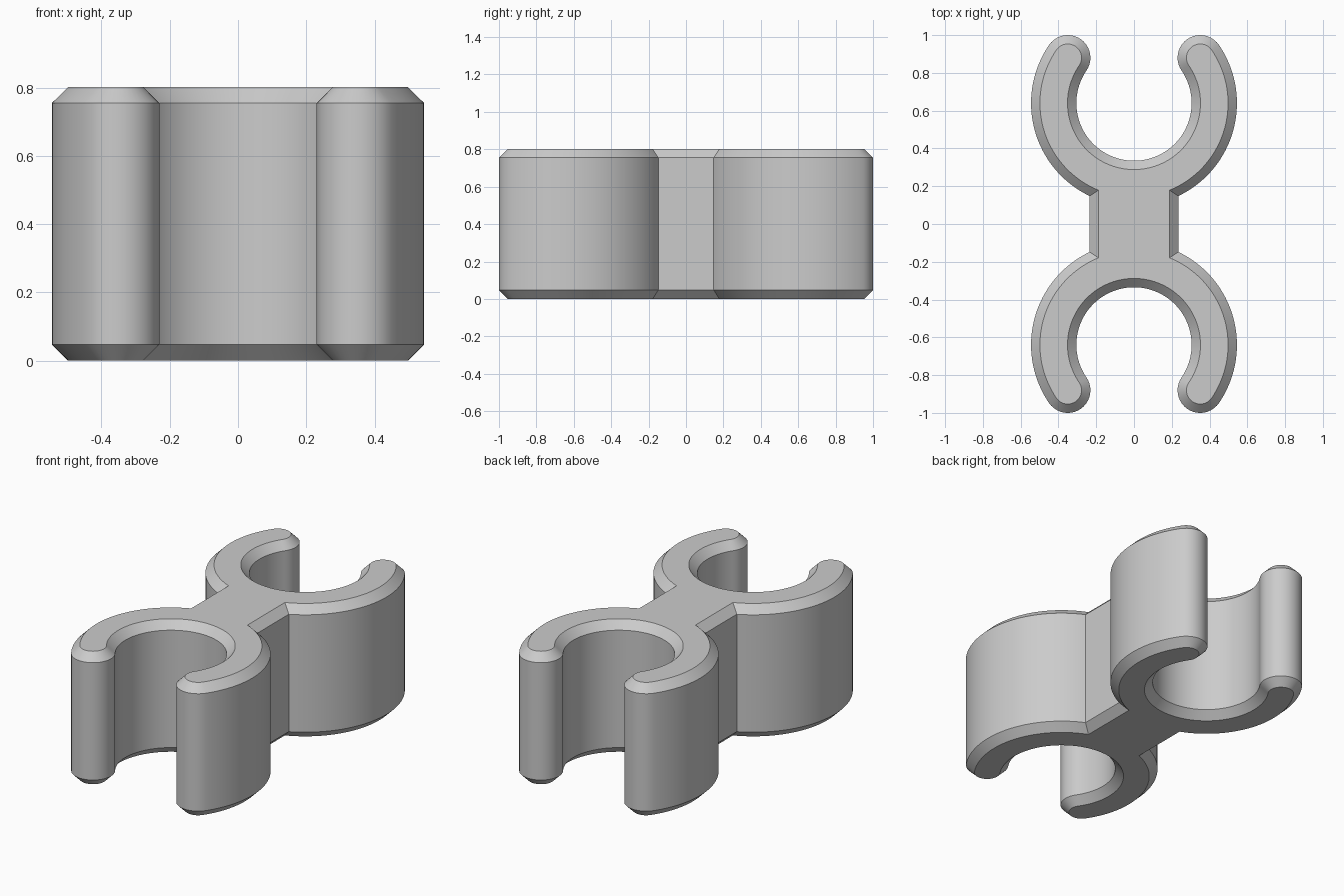
import bpy, bmesh
from math import sin, cos, asin, acos, pi, radians

cube = bpy.data.objects.get("Cube")
if cube:
    bpy.data.objects.remove(cube, do_unlink=True)

RING_Y = 0.64        # ring centre distance from the middle
OUTER, INNER = 0.545, 0.305
BRIDGE = 0.235       # half width of the bridge
TIP = radians(34.4)  # angle where each arm ends
HEIGHT, CHAMFER = 0.802, 0.047


def arc(cx, cy, r, a0, a1, n):
    return [(cx + r * cos(a0 + (a1 - a0) * i / n),
             cy + r * sin(a0 + (a1 - a0) * i / n)) for i in range(n + 1)]


def outline(inset):
    """Closed double clip outline, moved inwards by inset."""
    ro, ri, w = OUTER - inset, INNER + inset, BRIDGE - inset
    mid = (ro + ri) / 2
    # one arm: outer arc from the bridge, rounded tip, inner arc
    arm = arc(0, RING_Y, ro, -acos(w / ro), TIP, 40)
    arm += arc(mid * cos(TIP), RING_Y + mid * sin(TIP), (ro - ri) / 2, TIP, TIP + pi, 20)[1:]
    arm += arc(0, RING_Y, ri, TIP, -pi / 2, 48)[1:]
    # mirrored arm, then the opposite clip by half a turn
    clip = arm + [(-x, y) for x, y in reversed(arm[:-1])]
    return clip + [(-x, -y) for x, y in clip]


# Stacked outlines give straight walls with a chamfer at each end
bm = bmesh.new()
levels = [(0, CHAMFER), (CHAMFER, 0), (HEIGHT - CHAMFER, 0), (HEIGHT, CHAMFER)]
rings = [[bm.verts.new((x, y, z)) for x, y in outline(d)] for z, d in levels]
for low, high in zip(rings, rings[1:]):
    n = len(low)
    for i in range(n):
        j = (i + 1) % n
        bm.faces.new((low[i], low[j], high[j], high[i]))
bm.faces.new(list(reversed(rings[0])))
bm.faces.new(rings[-1])
mesh = bpy.data.meshes.new("double_clip")
bm.to_mesh(mesh)
bm.free()

clip_obj = bpy.data.objects.new("double_clip", mesh)
bpy.context.collection.objects.link(clip_obj)

# Plain grey plastic
grey = bpy.data.materials.new("light grey")
grey.use_nodes = True
color = (0.6, 0.6, 0.6, 1)
grey.diffuse_color = color
grey.node_tree.nodes["Principled BSDF"].inputs["Base Color"].default_value = color
mesh.materials.append(grey)

bpy.ops.object.select_all(action="DESELECT")
clip_obj.select_set(True)
bpy.context.view_layer.objects.active = clip_obj
bpy.ops.object.shade_smooth_by_angle(angle=radians(30))
